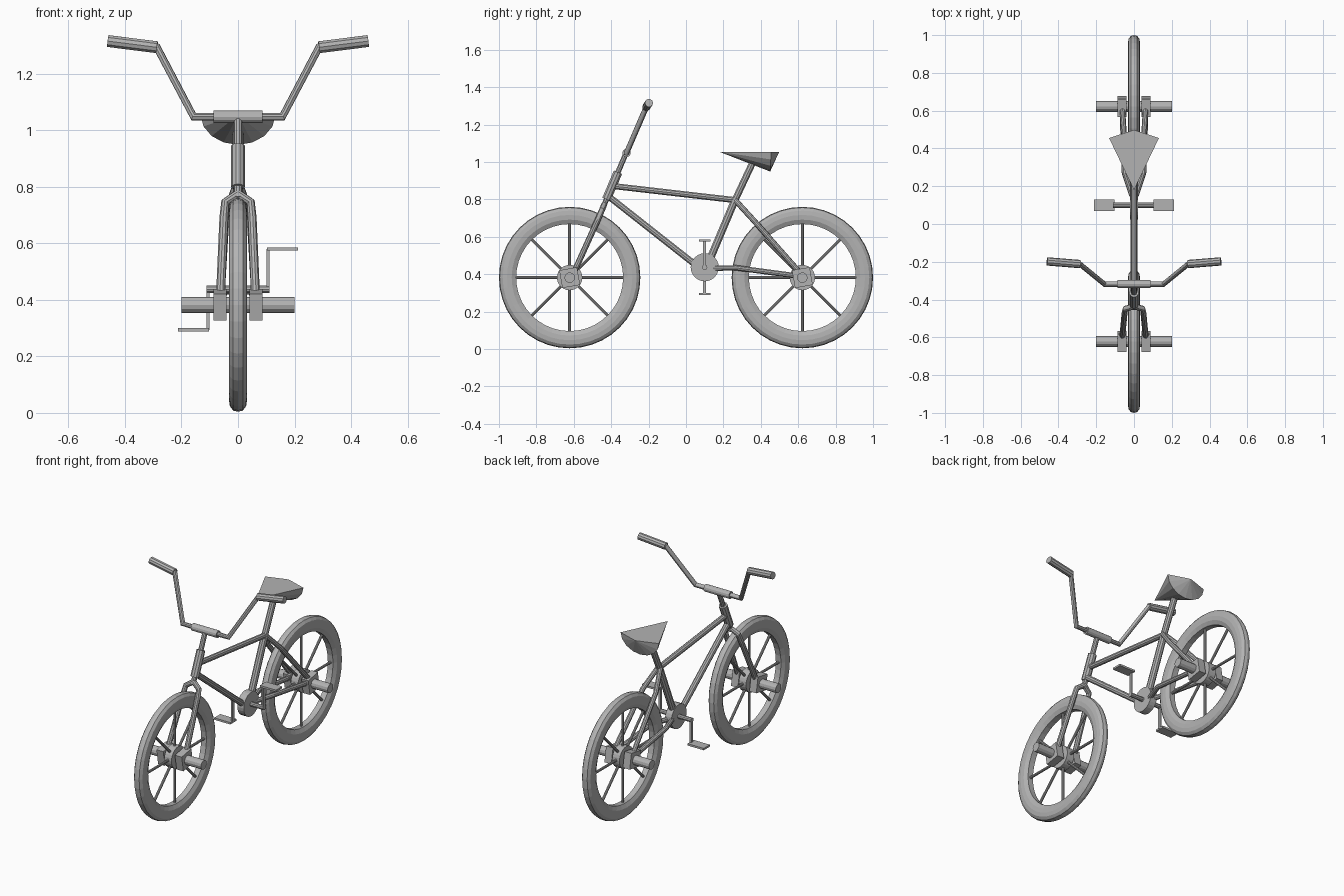
import bpy, bmesh, math
from mathutils import Vector, Matrix

if "Cube" in bpy.data.objects:
    bpy.data.objects.remove(bpy.data.objects["Cube"])

grey = bpy.data.materials.new("plain grey")
grey.diffuse_color = (0.45, 0.45, 0.45, 1)
grey.use_nodes = True
grey.node_tree.nodes["Principled BSDF"].inputs["Base Color"].default_value = grey.diffuse_color


def add(name, mesh):
    mesh.materials.clear()
    mesh.materials.append(grey)
    ob = bpy.data.objects.new(name, mesh)
    bpy.context.collection.objects.link(ob)
    return ob


def from_bm(name, bm):
    bmesh.ops.recalc_face_normals(bm, faces=bm.faces)
    me = bpy.data.meshes.new(name)
    bm.to_mesh(me)
    bm.free()
    return add(name, me)


def tube(name, pts, r):
    """Capped, mitred round tube along a path."""
    cu = bpy.data.curves.new(name, 'CURVE')
    cu.dimensions = '3D'
    cu.bevel_depth = r
    cu.bevel_resolution = 3
    cu.use_fill_caps = True
    sp = cu.splines.new('POLY')
    sp.points.add(len(pts) - 1)
    for p, c in zip(sp.points, pts):
        p.co = (*c, 1)
    tmp = bpy.data.objects.new(name + "_path", cu)
    bpy.context.collection.objects.link(tmp)
    bpy.context.view_layer.update()
    dg = bpy.context.evaluated_depsgraph_get()
    me = bpy.data.meshes.new_from_object(tmp.evaluated_get(dg))
    bpy.data.objects.remove(tmp)
    me.name = name
    ob = add(name, me)
    for p in me.polygons:
        p.use_smooth = False
    return ob


def both(name, pts, r):
    for side, s in (("right", 1), ("left", -1)):
        tube(f"{side}_{name}", [(s * x, y, z) for x, y, z in pts], r)


def prism(name, x0, x1, y, z, r, sides, turn=0.0):
    """Cylinder or prism lying along x."""
    bm = bmesh.new()
    m = (Matrix.Translation(((x0 + x1) / 2, y, z)) @ Matrix.Rotation(turn, 4, 'X')
         @ Matrix.Rotation(math.pi / 2, 4, 'Y'))
    bmesh.ops.create_cone(bm, cap_ends=True, segments=sides, radius1=r, radius2=r,
                          depth=abs(x1 - x0), matrix=m)
    return from_bm(name, bm)


def box(name, lo, hi):
    lo, hi = Vector(lo), Vector(hi)
    bm = bmesh.new()
    bmesh.ops.create_cube(bm, size=1, matrix=Matrix.Translation((lo + hi) / 2)
                          @ Matrix.Diagonal((*(hi - lo), 1)))
    return from_bm(name, bm)


# Wheels: lathed tyre, spokes, hub disc, axle blocks and pegs
WZ = 0.382
TYRE = [(0.03, 0.31), (0.032, 0.335), (0.029, 0.358), (0.017, 0.374), (0, 0.378),
        (-0.017, 0.374), (-0.029, 0.358), (-0.032, 0.335), (-0.03, 0.31),
        (-0.018, 0.286), (0.018, 0.286)]
for end, wy in (("front", -0.622), ("rear", 0.622)):
    bm = bmesh.new()
    n = 40
    rings = []
    for i in range(n):
        a = 2 * math.pi * i / n
        rings.append([bm.verts.new((x, wy + r * math.cos(a), WZ + r * math.sin(a)))
                      for x, r in TYRE])
    for i in range(n):
        p, q = rings[i], rings[(i + 1) % n]
        for j in range(len(TYRE)):
            k = (j + 1) % len(TYRE)
            bm.faces.new((p[j], p[k], q[k], q[j]))
    from_bm(f"{end}_tyre", bm)
    for i in range(8):
        a = math.pi * i / 4
        c, s = math.cos(a), math.sin(a)
        tube(f"{end}_spoke_{i}", [(0, wy + 0.03 * c, WZ + 0.03 * s),
                                  (0, wy + 0.29 * c, WZ + 0.29 * s)], 0.008)
    prism(f"{end}_hub_disc", -0.025, 0.025, wy, WZ, 0.068, 24)
    prism(f"{end}_axle_pegs", -0.2, 0.2, wy, WZ, 0.028, 12)
    for side, s in (("right", 1), ("left", -1)):
        prism(f"{end}_{side}_axle_block", s * 0.04, s * 0.087, wy, WZ, 0.068, 4,
              math.radians(55))


# Steering: head tube, stem and fork
def steer(z, x=0):
    return (x, -0.436 + 0.424 * (z - 0.775), z)


tube("head_tube", [steer(0.80), steer(0.945)], 0.025)
tube("steerer_stem", [steer(0.76), steer(1.045)], 0.015)
both("fork_leg", [steer(0.775), steer(0.745, 0.045), steer(0.69, 0.05),
                  (0.063, -0.608, 0.39)], 0.016)

# Handlebar with clamp and grips
BY, BZ = -0.318, 1.048
prism("handlebar_clamp", -0.087, 0.087, BY, BZ, 0.022, 12)
both("handlebar", [(0, BY, BZ), (0.157, BY, BZ), (0.287, -0.212, 1.294),
                   (0.31, -0.21, 1.297)], 0.015)
both("grip", [(0.286, -0.212, 1.294), (0.46, -0.198, 1.316)], 0.022)

# Frame tubes
BBY, BBZ = 0.1, 0.437
tube("top_tube", [(0, -0.395, 0.872), (0, 0.265, 0.796)], 0.017)
tube("down_tube", [(0, -0.425, 0.825), (0, 0.07, 0.435)], 0.018)
tube("seat_tube", [(0, BBY + 0.01, BBZ), (0, 0.262, 0.797)], 0.021)
tube("seat_post", [(0, 0.25, 0.77), (0, 0.358, 1.0)], 0.019)
both("seat_stay", [(0.008, 0.262, 0.797), (0.045, 0.36, 0.69), (0.062, 0.612, 0.405)],
     0.015)
both("chain_stay", [(0.01, 0.15, 0.432), (0.05, 0.27, 0.434), (0.062, 0.615, 0.388)],
     0.015)

# Cranks and pedals
prism("chainring", -0.022, 0.022, BBY, BBZ, 0.075, 24)
prism("crank_axle", -0.112, 0.112, BBY, BBZ, 0.014, 10)
for side, s in (("right", 1), ("left", -1)):
    tip = BBZ + s * 0.143
    xs = sorted((s * 0.101, s * 0.112))
    zs = sorted((BBZ, tip))
    box(f"{side}_crank_arm", (xs[0], BBY - 0.008, zs[0]), (xs[1], BBY + 0.008, zs[1]))
    xs = sorted((s * 0.102, s * 0.213))
    box(f"{side}_pedal", (xs[0], BBY - 0.03, tip - 0.006), (xs[1], BBY + 0.03, tip + 0.006))

# Seat: flat kite top over a half-cone belly
bm = bmesh.new()
nose = bm.verts.new((0, 0.18, 1.054))
back = bm.verts.new((0, 0.498, 1.054))
arc = []
for i in range(9):
    a = math.pi * i / 8
    arc.append(bm.verts.new((0.132 * math.cos(a), 0.455 - 0.005 * math.sin(a),
                             1.054 - 0.105 * math.sin(a))))
bm.faces.new((nose, arc[0], back, arc[-1]))
for a, b in zip(arc, arc[1:]):
    bm.faces.new((nose, a, b))
    bm.faces.new((back, b, a))
from_bm("seat", bm)
